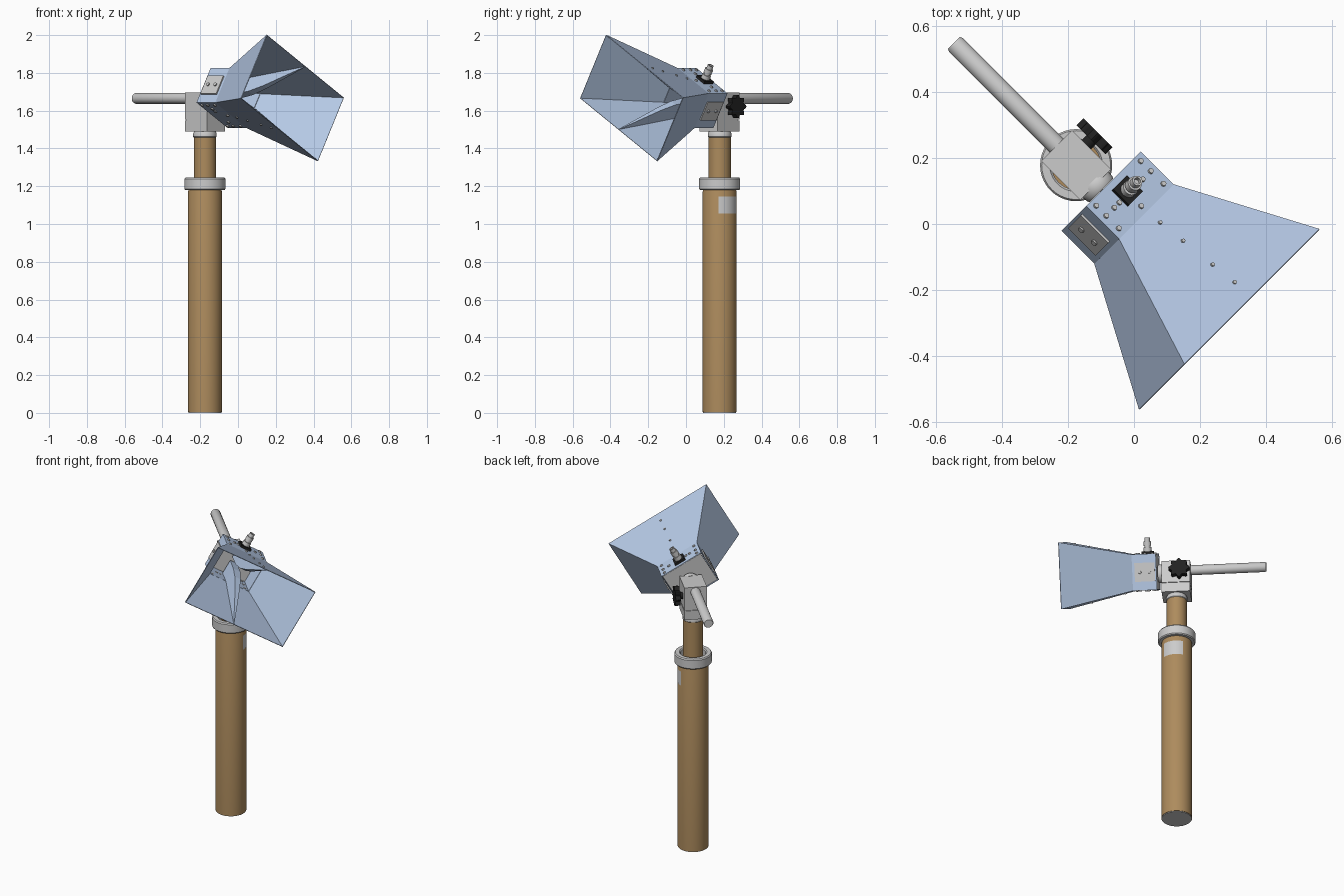
import bpy, bmesh, math
from mathutils import Matrix, Vector

if "Cube" in bpy.data.objects:
    bpy.data.objects.remove(bpy.data.objects["Cube"])


def mat(name, rgb):
    m = bpy.data.materials.new(name)
    m.diffuse_color = (*rgb, 1)
    m.use_nodes = True
    m.node_tree.nodes["Principled BSDF"].inputs["Base Color"].default_value = m.diffuse_color
    return m


BLUE = mat("pale_blue", (0.46, 0.58, 0.78))
TAN = mat("tan", (0.42, 0.26, 0.11))
BLACK = mat("black", (0.015, 0.015, 0.015))

# Frames: mast column (x along handle axis) and rolled horn (x forward, y wide, z narrow)
MAST = Matrix.Translation((-0.175, 0.178, 0)) @ Matrix.Rotation(math.radians(-45), 4, 'Z')
HORN = (Matrix.Translation((0, 0, 1.667)) @ Matrix.Rotation(math.radians(-45), 4, 'Z')
        @ Matrix.Rotation(math.radians(-30), 4, 'X'))
AXIS = {'x': Matrix.Rotation(math.pi / 2, 4, 'Y'), 'y': Matrix.Rotation(-math.pi / 2, 4, 'X'),
        'z': Matrix.Identity(4)}


def finish(name, bm, frame, material=None, smooth=False):
    bmesh.ops.recalc_face_normals(bm, faces=bm.faces)
    me = bpy.data.meshes.new(name)
    bm.to_mesh(me)
    bm.free()
    ob = bpy.data.objects.new(name, me)
    bpy.context.collection.objects.link(ob)
    ob.matrix_world = frame
    if material:
        me.materials.append(material)
    if smooth:
        bpy.ops.object.select_all(action='DESELECT')
        ob.select_set(True)
        bpy.context.view_layer.objects.active = ob
        bpy.ops.object.shade_smooth_by_angle(angle=math.radians(35))
    return ob


def box(name, lo, hi, frame, material=None):
    lo, hi = Vector(lo), Vector(hi)
    bm = bmesh.new()
    bmesh.ops.create_cube(bm, size=1, matrix=Matrix.Translation((lo + hi) / 2)
                          @ Matrix.Diagonal((*(hi - lo), 1)))
    return finish(name, bm, frame, material)


def lathe(name, profile, frame, material=None, origin=(0, 0, 0), axis='z', n=40):
    """Spin a (radius, height) profile around an axis."""
    bm = bmesh.new()
    vs = [bm.verts.new((r, 0, h)) for r, h in profile]
    es = [bm.edges.new(p) for p in zip(vs, vs[1:])]
    bmesh.ops.spin(bm, geom=vs + es, cent=(0, 0, 0), axis=(0, 0, 1), angle=2 * math.pi, steps=n)
    bmesh.ops.remove_doubles(bm, verts=bm.verts, dist=1e-5)
    return finish(name, bm, frame @ Matrix.Translation(origin) @ AXIS[axis], material, True)


def rod(name, r, a, b, *args, **kw):
    return lathe(name, [(0, a), (r, a), (r, b), (0, b)], *args, **kw)


def bolts(name, points, r, frame, axis):
    """Many small domed bolt heads in one object."""
    bm = bmesh.new()
    for p in points:
        bmesh.ops.create_cone(bm, cap_ends=True, segments=12, radius1=r, radius2=r * 0.8,
                              depth=0.012, matrix=Matrix.Translation(p) @ AXIS[axis])
    return finish(name, bm, frame)


def shell(name, rings, material):
    """Rectangular open tube through (x, half width, half height) rings."""
    bm = bmesh.new()
    loops = [[bm.verts.new((x, sy * w, sz * h)) for sy, sz in ((-1, -1), (1, -1), (1, 1), (-1, 1))]
             for x, w, h in rings]
    for a, b in zip(loops, loops[1:]):
        for i in range(4):
            bm.faces.new((a[i], a[(i + 1) % 4], b[(i + 1) % 4], b[i]))
    ob = finish(name, bm, HORN, material)
    mod = ob.modifiers.new("wall", 'SOLIDIFY')
    mod.thickness = 0.005
    mod.offset = -1
    return ob


# Mast tubes, collar and foot
lathe("outer_mast", [(0, 0.004), (0.09, 0.004), (0.09, 1.17), (0.084, 1.19), (0.06, 1.19)], MAST, TAN)
rod("mast_foot", 0.087, 0, 0.012, MAST)
rod("inner_mast", 0.059, 1.1, 1.465, MAST, TAN)
lathe("collar", [(0.085, 1.18), (0.104, 1.18), (0.109, 1.186), (0.109, 1.238), (0.104, 1.245),
                 (0.08, 1.245), (0.074, 1.238), (0.074, 1.185), (0.085, 1.18)], MAST)
lathe("neck_ring", [(0, 1.455), (0.056, 1.455), (0.062, 1.462), (0.062, 1.48), (0.056, 1.492),
                    (0, 1.492)], MAST)

# Curved label patch on the outer mast
bm = bmesh.new()
cols = []
for i in range(11):
    a = math.radians(41 + 78 * i / 10)
    cols.append([bm.verts.new((0.0915 * math.cos(a), 0.0915 * math.sin(a), z)) for z in (1.055, 1.145)])
for a, b in zip(cols, cols[1:]):
    bm.faces.new((a[0], b[0], b[1], a[1]))
finish("label_patch", bm, MAST, None, True)

# Clamp head, handle and pivot
box("clamp_base", (-0.083, -0.066, 1.49), (0.083, 0.066, 1.548), MAST)
box("clamp_gap", (-0.078, -0.061, 1.54), (0.078, 0.061, 1.56), MAST)
box("clamp_head", (-0.083, -0.066, 1.553), (0.083, 0.066, 1.697), MAST)
lathe("handle", [(0, -0.06), (0.029, -0.06), (0.029, -0.515), (0.025, -0.523), (0, -0.523)],
      MAST, origin=(0, 0, 1.665), axis='x')
lathe("pivot_disc", [(0, 0.07), (0.05, 0.07), (0.054, 0.078), (0.054, 0.1), (0.05, 0.108), (0, 0.108)],
      MAST, origin=(0, 0, 1.65), axis='x')

# Star knob
rod("knob_stem", 0.02, 0.06, 0.09, MAST, BLACK, origin=(-0.022, 0, 1.622), axis='y')
bm = bmesh.new()
rim = []
for i in range(64):
    a = 2 * math.pi * i / 64
    r = 0.054 + 0.008 * math.cos(8 * a)
    rim.append(bm.verts.new((r * math.cos(a), r * math.sin(a), 0.086)))
f = bm.faces.new(rim)
up = bmesh.ops.extrude_face_region(bm, geom=[f])
bmesh.ops.translate(bm, vec=(0, 0, 0.03), verts=[g for g in up["geom"] if isinstance(g, bmesh.types.BMVert)])
finish("star_knob", bm, MAST @ Matrix.Translation((-0.022, 0, 1.622)) @ AXIS['y'], BLACK, True)

# Feed box and flared horn
W, H, MW, MH, L = 0.135, 0.106, 0.3335, 0.1945, 0.407
shell("feed_box", [(-0.141, W, H), (0, W, H)], BLUE)
shell("horn_flare", [(0, W, H), (L, MW, MH)], BLUE)
box("feed_back_plate", (-0.138, -0.129, -0.1), (-0.128, 0.129, 0.1), HORN)

# Tapering ridges above and below the horn axis
RIDGE = [(-0.11, 0.012, 0.024), (0, 0.014, 0.024), (0.08, 0.03, 0.02), (0.17, 0.068, 0.015),
         (0.28, 0.125, 0.009), (L - 0.003, MH - 0.006, 0.002)]
for s, side in ((1, "upper"), (-1, "lower")):
    bm = bmesh.new()
    secs = []
    for x, z, t in RIDGE:
        wall = H + (MH - H) * max(x, 0) / L - 0.002
        secs.append([bm.verts.new((x, y, s * h)) for y, h in ((-t, z), (t, z), (t, wall), (-t, wall))])
    for a, b in zip(secs, secs[1:]):
        for i in range(4):
            bm.faces.new((a[i], a[(i + 1) % 4], b[(i + 1) % 4], b[i]))
    bm.faces.new(secs[0])
    bm.faces.new(secs[-1])
    finish(side + "_ridge", bm, HORN, BLUE)

    # Bolts on the box face and along the flare centre line
    pts = [(x, y, s * H) for x in (-0.12, -0.077, -0.023) for y in (-0.11, 0.11)]
    pts += [(-0.077, -0.07, s * H), (-0.077, 0.07, s * H), (-0.077, -0.045, s * H), (-0.023, 0, s * H)]
    bolts(side + "_box_bolts", pts, 0.0095, HORN, 'z')
    bolts(side + "_flare_bolts", [(x, 0, s * (H + (MH - H) * x / L)) for x in (0.053, 0.141, 0.255, 0.34)],
          0.007, HORN, 'z')

# Side plates with two bolts each
for s, side in ((1, "right"), (-1, "left")):
    box(side + "_side_plate", (-0.132, min(s * W, s * 0.142), -0.055),
        (-0.014, max(s * W, s * 0.142), 0.055), HORN)
    bolts(side + "_plate_bolts", [(x, s * 0.142, 0) for x in (-0.1, -0.045)], 0.01, HORN, 'y')

# Coaxial connector
box("connector_base", (-0.119, -0.034, H), (-0.051, 0.034, H + 0.014), HORN, BLACK)
lathe("connector", [(0, 0.11), (0.024, 0.11), (0.024, 0.143), (0.017, 0.143), (0.017, 0.152), (0.022, 0.152),
                    (0.022, 0.178), (0.016, 0.178), (0.016, 0.2), (0.01, 0.2), (0.01, 0.185), (0, 0.185)],
      HORN, origin=(-0.085, 0, 0), n=24)
